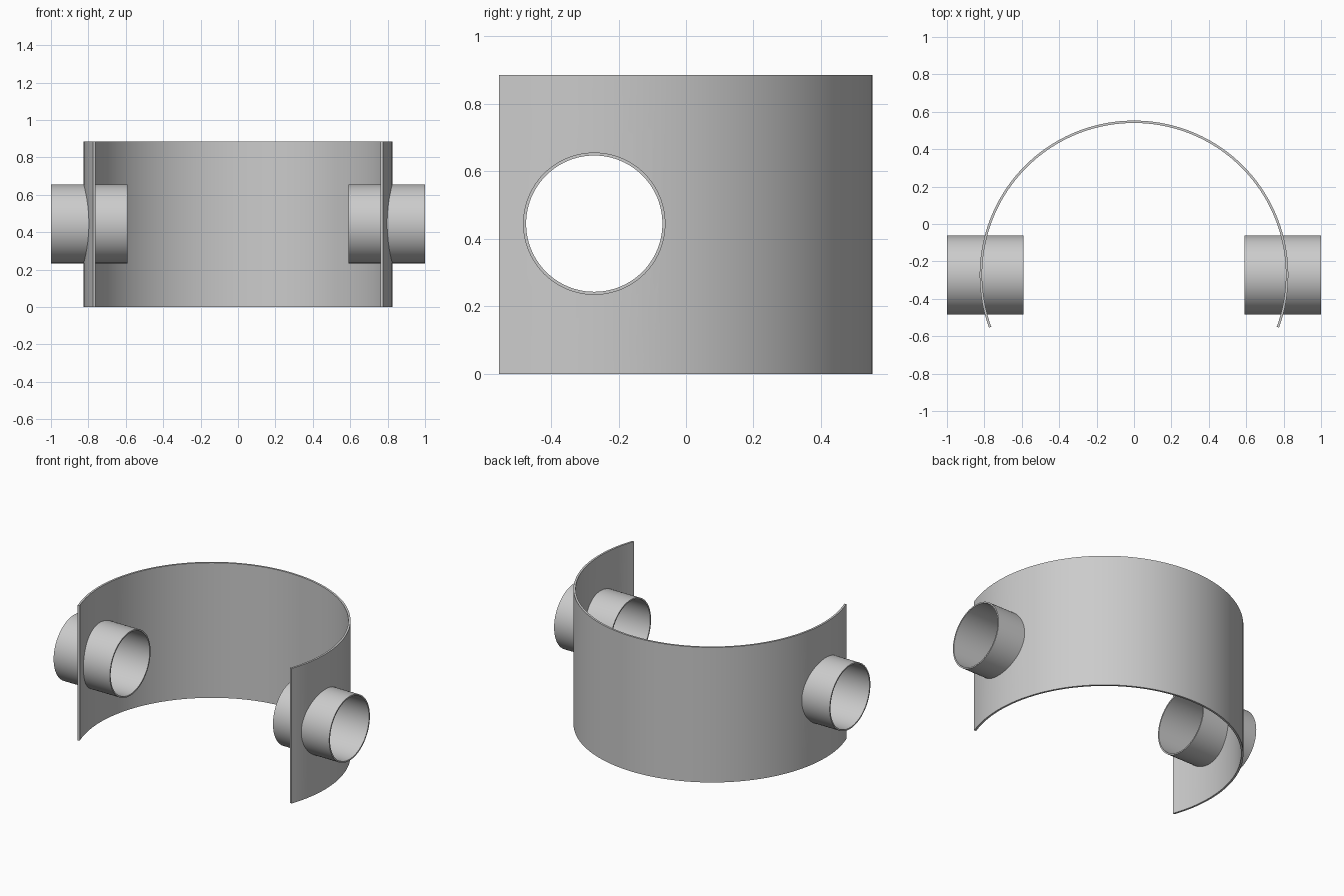
import bpy, bmesh
from math import sin, cos, pi, radians
from mathutils import Matrix

if "Cube" in bpy.data.objects:
    bpy.data.objects.remove(bpy.data.objects["Cube"])

CY, H = -0.272, 0.886          # curve centre (y) and height of the band
R_OUT, R_IN = 0.825, 0.812     # band radii
PZ, P_OUT, P_IN = 0.445, 0.211, 0.202   # pipe axis height and radii
X0, X1 = 0.592, 1.0            # pipe extent along x


def extrude_profile(name, pts, height):
    bm = bmesh.new()
    face = bm.faces.new([bm.verts.new((x, y, 0)) for x, y in pts])
    up = bmesh.ops.extrude_face_region(bm, geom=[face])
    vs = [v for v in up["geom"] if isinstance(v, bmesh.types.BMVert)]
    bmesh.ops.translate(bm, verts=vs, vec=(0, 0, height))
    return finish(name, bm)


def finish(name, bm):
    bmesh.ops.recalc_face_normals(bm, faces=bm.faces)
    me = bpy.data.meshes.new(name)
    bm.to_mesh(me)
    bm.free()
    ob = bpy.data.objects.new(name, me)
    bpy.context.collection.objects.link(ob)
    return ob


def smooth(ob):
    bpy.ops.object.select_all(action='DESELECT')
    ob.select_set(True)
    bpy.context.view_layer.objects.active = ob
    bpy.ops.object.shade_smooth_by_angle(angle=radians(30))


def pipe(name, side, n=96):
    # closed rectangular section swept round the x axis
    bm = bmesh.new()
    section = [(X0, P_IN), (X1, P_IN), (X1, P_OUT), (X0, P_OUT)]
    rings = [[bm.verts.new((side * x, CY + r * cos(2 * pi * i / n), PZ + r * sin(2 * pi * i / n)))
              for x, r in section] for i in range(n)]
    for i in range(n):
        a, b = rings[i], rings[(i + 1) % n]
        for k in range(4):
            m = (k + 1) % 4
            bm.faces.new((a[k], a[m], b[m], b[k]))
    smooth(finish(name, bm))


# Curved band, open at the front
N, a0, a1 = 110, radians(-20), radians(200)
angles = [a0 + (a1 - a0) * i / N for i in range(N + 1)]
outline = [(R_OUT * cos(a), CY + R_OUT * sin(a)) for a in angles]
outline += [(R_IN * cos(a), CY + R_IN * sin(a)) for a in reversed(angles)]
band = extrude_profile("curved_band", outline, H)

# Pipe holes through the band
bm = bmesh.new()
bmesh.ops.create_cone(bm, cap_ends=True, segments=96, radius1=0.206, radius2=0.206, depth=2.4,
                      matrix=Matrix.Translation((0, CY, PZ)) @ Matrix.Rotation(pi / 2, 4, 'Y'))
cutter = finish("hole_cutter", bm)
mod = band.modifiers.new("holes", 'BOOLEAN')
mod.operation, mod.solver, mod.object = 'DIFFERENCE', 'EXACT', cutter
bpy.context.view_layer.objects.active = band
bpy.ops.object.modifier_apply(modifier=mod.name)
bpy.data.objects.remove(cutter)
smooth(band)

# Side pipes
pipe("right_pipe", 1)
pipe("left_pipe", -1)
